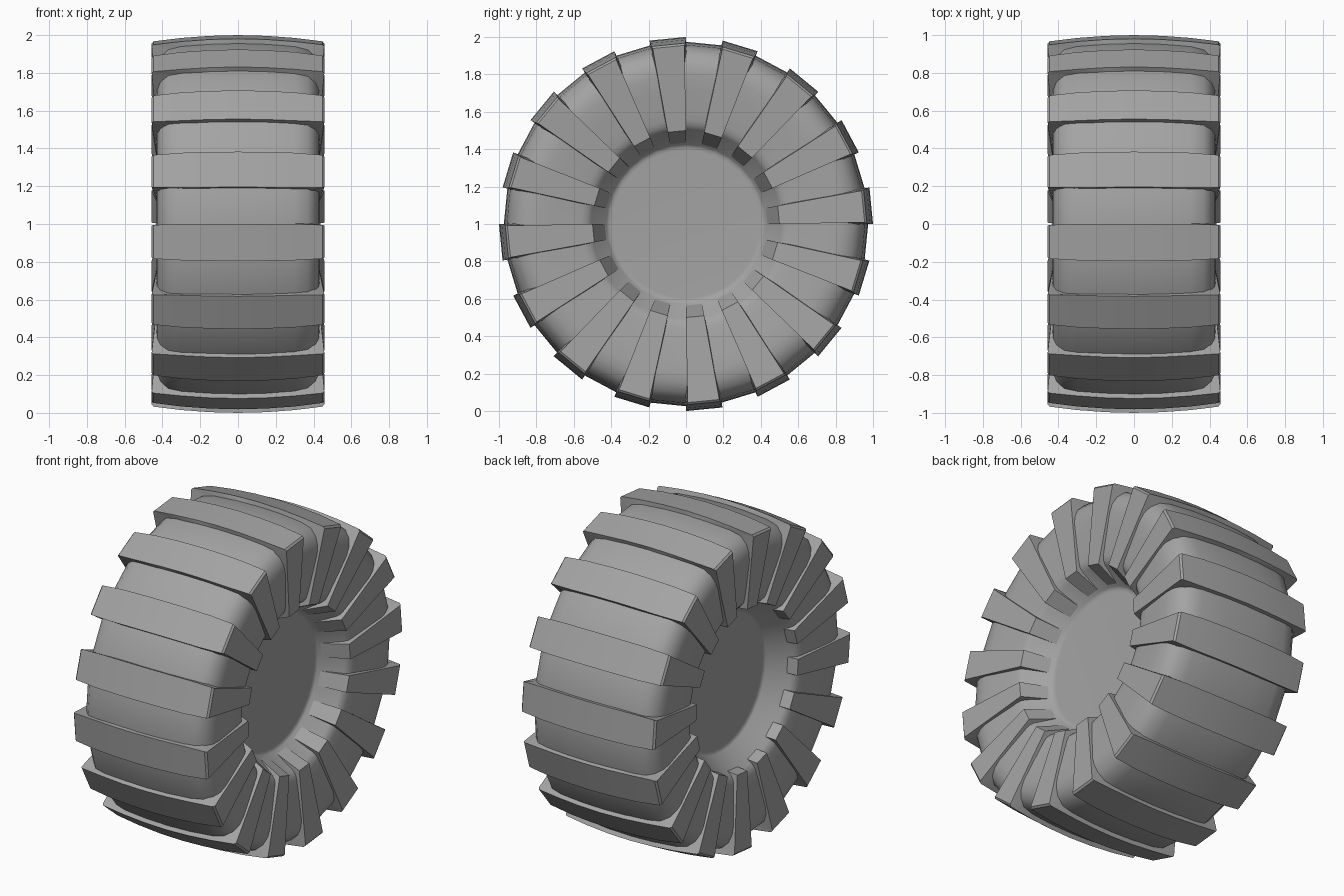
import bpy, bmesh
from math import radians, sin, cos

cube = bpy.data.objects.get("Cube")
if cube:
    bpy.data.objects.remove(cube, do_unlink=True)

LUGS = 16
STEP = 360 / LUGS

rubber = bpy.data.materials.new("grey rubber")
rubber.use_nodes = True
grey = (0.37, 0.37, 0.37, 1)
rubber.diffuse_color = grey
rubber.node_tree.nodes["Principled BSDF"].inputs["Base Color"].default_value = grey


def polar(x, r, deg):
    """Point at distance r from the axle, which runs along x at z = 1."""
    return (x, r * cos(radians(deg)), 1 + r * sin(radians(deg)))


def finish(bm, name, angle):
    bmesh.ops.recalc_face_normals(bm, faces=bm.faces)
    mesh = bpy.data.meshes.new(name)
    bm.to_mesh(mesh)
    bm.free()
    mesh.materials.append(rubber)
    obj = bpy.data.objects.new(name, mesh)
    bpy.context.collection.objects.link(obj)
    bpy.ops.object.select_all(action="DESELECT")
    obj.select_set(True)
    bpy.context.view_layer.objects.active = obj
    bpy.ops.object.shade_smooth_by_angle(angle=radians(angle))


def mirrored(half):
    """Half profile ending on the centre line, continued to the other side."""
    return half + [(-p[0],) + p[1:] for p in reversed(half[:-1])]


# Tyre body: hub disc, lip, cone, bead, sidewall, shoulder and crown, revolved
half = [(0.243, 0.395), (0.244, 0.412), (0.252, 0.425), (0.375, 0.508),
        (0.394, 0.53), (0.402, 0.56), (0.41, 0.62), (0.422, 0.72),
        (0.431, 0.80), (0.428, 0.85), (0.41, 0.90), (0.37, 0.94),
        (0.3, 0.958), (0.15, 0.97), (0, 0.974)]
bm = bmesh.new()
SEG = LUGS * 2
rings = [[bm.verts.new(polar(x, r, 90 + i * STEP / 2)) for i in range(SEG)]
         for x, r in mirrored(half)]
for a, b in zip(rings, rings[1:]):
    for i in range(SEG):
        j = (i + 1) % SEG
        bm.faces.new((a[i], a[j], b[j], b[i]))
bm.faces.new(rings[0])
bm.faces.new(rings[-1])
finish(bm, "tyre_body", 60)

# Tread lugs: stations (x, radius, base x, base radius, top inset, base flare)
# The inner end of each lug slopes down the cone to the hub.
stations = mirrored([
    (0.42, 0.50, 0.255, 0.43, 0.0, 0.0),
    (0.457, 0.955, 0.36, 0.88, 0.5, 0.4),
    (0.447, 0.967, 0.35, 0.89, 0.3, 0.4),
    (0.3, 0.985, 0.3, 0.91, 0.0, 0.2),
    (0.15, 0.996, 0.15, 0.92, 0.0, 0.0),
    (0, 1.0, 0, 0.93, 0.0, 0.0)])
bm = bmesh.new()
for k in range(LUGS):
    start, end = 90 + k * STEP, 90 + (k + 0.5) * STEP
    loops = []
    for x, r, bx, br, inset, flare in stations:
        corners = (polar(x, r, start + inset), polar(x, r, end - inset),
                   polar(bx, br, end + flare), polar(bx, br, start - flare))
        loops.append([bm.verts.new(c) for c in corners])
    for a, b in zip(loops, loops[1:]):
        for i in range(4):
            j = (i + 1) % 4
            bm.faces.new((a[i], a[j], b[j], b[i]))
    bm.faces.new(loops[0])
    bm.faces.new(loops[-1])
finish(bm, "tread_lugs", 25)
